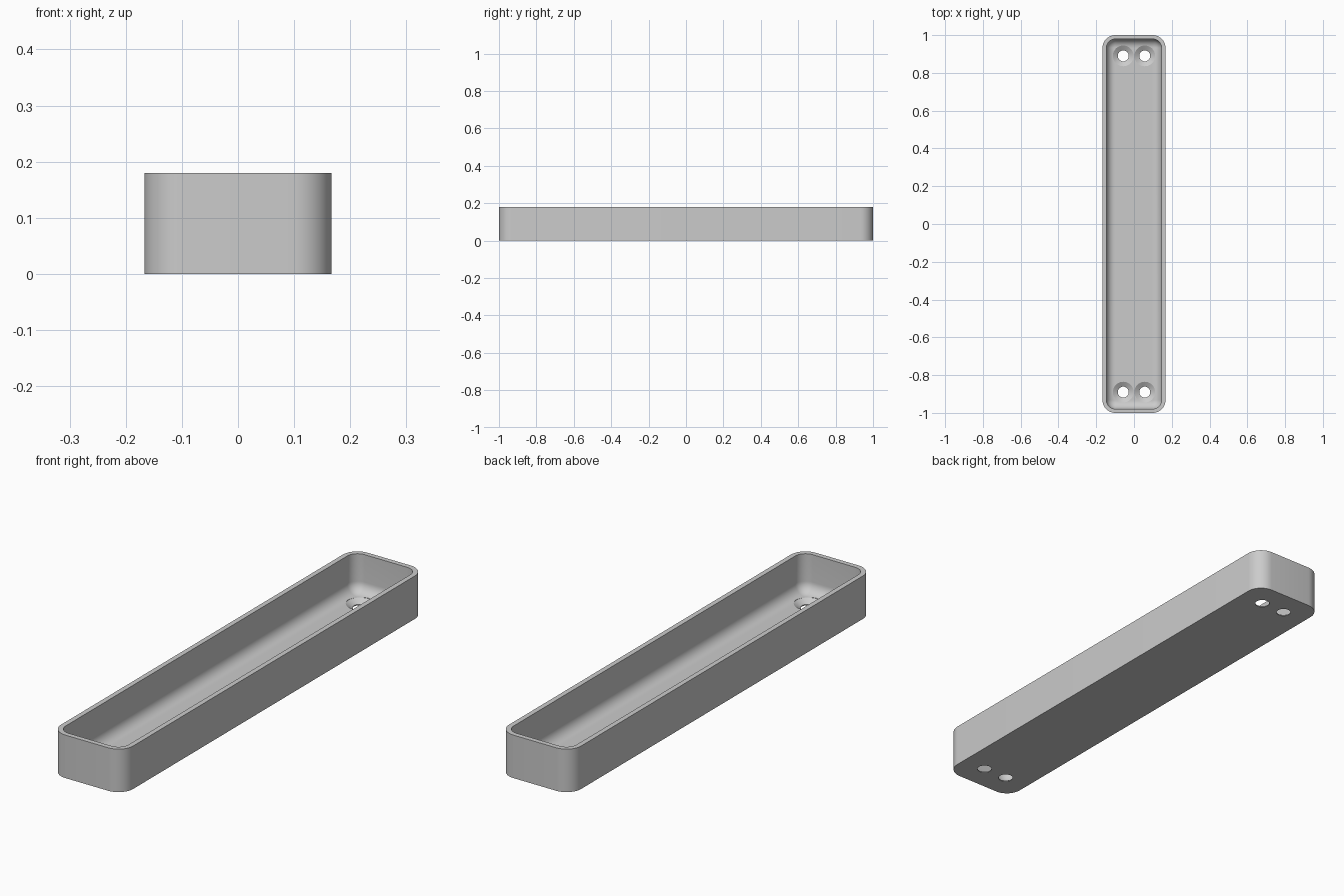
import bpy, bmesh
from math import sin, cos, pi

cube = bpy.data.objects.get("Cube")
if cube:
    bpy.data.objects.remove(cube)

HALF_X, HALF_Y, HEIGHT = 0.167, 1.0, 0.18
CORNER, WALL, FLOOR, FILLET = 0.068, 0.021, 0.02, 0.045
SEG = 10

grey = bpy.data.materials.new("light grey")
grey.use_nodes = True
colour = (0.6, 0.6, 0.6, 1)
grey.diffuse_color = colour
grey.node_tree.nodes["Principled BSDF"].inputs["Base Color"].default_value = colour


def make_object(name, bm):
    bmesh.ops.recalc_face_normals(bm, faces=bm.faces)
    mesh = bpy.data.meshes.new(name)
    bm.to_mesh(mesh)
    bm.free()
    mesh.materials.append(grey)
    obj = bpy.data.objects.new(name, mesh)
    bpy.context.collection.objects.link(obj)
    return obj


def rounded_ring(bm, inset, z):
    """Rounded rectangle of vertices, inset from the outer outline."""
    r = CORNER - inset
    cx, cy = HALF_X - CORNER, HALF_Y - CORNER
    ring = []
    for q, (sx, sy) in enumerate([(1, 1), (-1, 1), (-1, -1), (1, -1)]):
        for i in range(SEG + 1):
            a = (q + i / SEG) * pi / 2
            ring.append(bm.verts.new((sx * cx + r * cos(a), sy * cy + r * sin(a), z)))
    return ring


def circle_ring(bm, x, y, r, z, n=32):
    return [bm.verts.new((x + r * cos(2 * pi * i / n), y + r * sin(2 * pi * i / n), z))
            for i in range(n)]


def skin(bm, rings):
    """Join successive rings with quads and cap both ends."""
    for a, b in zip(rings, rings[1:]):
        for i in range(len(a)):
            j = (i + 1) % len(a)
            bm.faces.new((a[i], a[j], b[j], b[i]))
    bm.faces.new(rings[0])
    bm.faces.new(rings[-1])


# Tray: outer wall, rim, inner wall and filleted floor
profile = [(0, 0), (0, HEIGHT), (WALL, HEIGHT)]
for i in range(SEG + 1):
    a = i / SEG * pi / 2
    profile.append((WALL + FILLET * (1 - cos(a)), FLOOR + FILLET * (1 - sin(a))))
bm = bmesh.new()
skin(bm, [rounded_ring(bm, inset, z) for inset, z in profile])
tray = make_object("tray", bm)

# Countersunk screw holes, a pair at each end
bm = bmesh.new()
hole_profile = [(0.029, -0.05), (0.029, 0.004), (0.055, FLOOR), (0.055, 0.06)]
for x in (-0.057, 0.057):
    for y in (-0.89, 0.89):
        skin(bm, [circle_ring(bm, x, y, r, z) for r, z in hole_profile])
cutter = make_object("screw_hole_cutter", bm)
cutter.hide_render = True
cutter.hide_set(True)

cut = tray.modifiers.new("screw_holes", 'BOOLEAN')
cut.operation = 'DIFFERENCE'
cut.solver = 'EXACT'
cut.object = cutter

# Apply the cut, then smooth the rounded surfaces
bpy.ops.object.select_all(action='DESELECT')
tray.select_set(True)
bpy.context.view_layer.objects.active = tray
bpy.ops.object.modifier_apply(modifier=cut.name)
bpy.data.objects.remove(cutter)
bpy.ops.object.shade_smooth_by_angle(angle=pi / 6)
